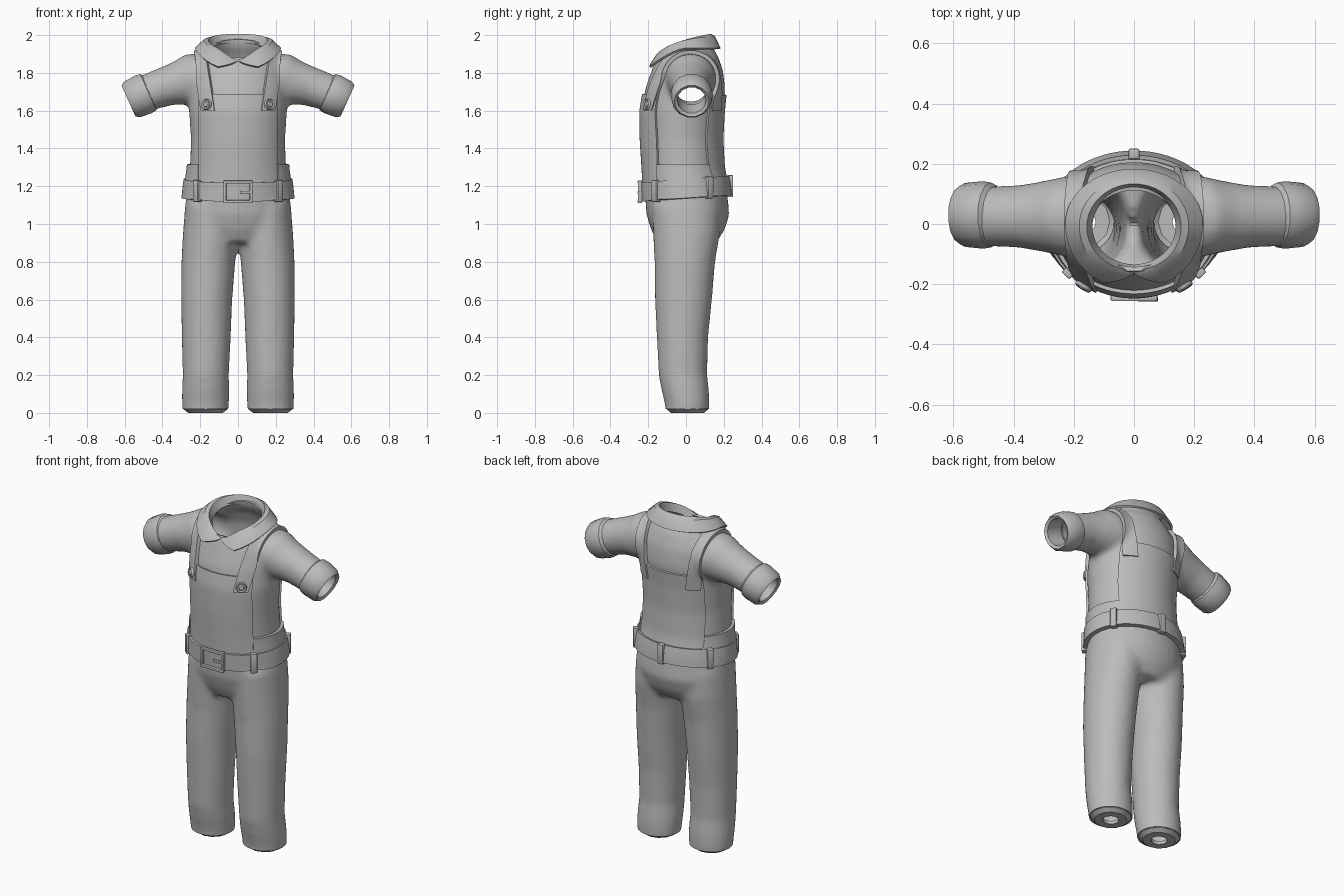
import bpy, bmesh
from math import sin, cos, pi, radians, hypot
from mathutils import Vector, Matrix
from mathutils.bvhtree import BVHTree

if "Cube" in bpy.data.objects:
    bpy.data.objects.remove(bpy.data.objects["Cube"])

cloth = bpy.data.materials.new("plain_grey")
cloth.use_nodes = True
GREY = (0.5, 0.5, 0.5, 1)
cloth.diffuse_color = GREY
cloth.node_tree.nodes["Principled BSDF"].inputs["Base Color"].default_value = GREY


def bake(ob):
    """Turn the modifiers into plain geometry."""
    deps = bpy.context.evaluated_depsgraph_get()
    mesh = bpy.data.meshes.new_from_object(ob.evaluated_get(deps))
    ob.modifiers.clear()
    ob.data = mesh


def finish(name, bm, thick=0, offset=1, bevel=0, angle=35):
    mesh = bpy.data.meshes.new(name)
    bm.to_mesh(mesh)
    bm.free()
    mesh.materials.append(cloth)
    ob = bpy.data.objects.new(name, mesh)
    bpy.context.collection.objects.link(ob)
    if thick:
        mod = ob.modifiers.new("thickness", 'SOLIDIFY')
        mod.thickness, mod.offset = thick, offset
    if bevel:
        mod = ob.modifiers.new("bevel", 'BEVEL')
        mod.width, mod.segments = bevel, 2
    bake(ob)
    bpy.ops.object.select_all(action='DESELECT')
    ob.select_set(True)
    bpy.context.view_layer.objects.active = ob
    bpy.ops.object.shade_smooth_by_angle(angle=radians(angle))
    return ob


def loft(bm, rings, n=32, caps=True):
    """Skin a list of (centre, u axis, v axis) ellipses."""
    rows = [[bm.verts.new(c + u * cos(2 * pi * i / n) + v * sin(2 * pi * i / n))
             for i in range(n)] for c, u, v in rings]
    faces = []
    for a, b in zip(rows, rows[1:]):
        for i in range(n):
            j = (i + 1) % n
            faces.append(bm.faces.new((a[i], a[j], b[j], b[i])))
    if caps:
        faces += [bm.faces.new(rows[0]), bm.faces.new(rows[-1])]
    bmesh.ops.recalc_face_normals(bm, faces=faces)


def flat_ring(z, x0, x1, y0, y1):
    return (Vector(((x0 + x1) / 2, (y0 + y1) / 2, z)),
            Vector(((x1 - x0) / 2, 0, 0)), Vector((0, (y1 - y0) / 2, 0)))


def box(bm, centre, size, rot=Matrix()):
    m = Matrix.Translation(centre) @ rot @ Matrix.Diagonal((*size, 1))
    bmesh.ops.create_cube(bm, size=1, matrix=m)


# Garment body: torso, legs and sleeves fused into one smooth skin
TORSO = [(.9, .2, -.15, .16), (.97, .27, -.185, .205), (1.05, .285, -.21, .23),
         (1.2, .27, -.22, .215), (1.3, .255, -.225, .195), (1.45, .25, -.235, .187),
         (1.6, .26, -.237, .195), (1.72, .26, -.215, .208), (1.82, .245, -.18, .195),
         (1.9, .2, -.15, .165), (1.95, .155, -.14, .13), (2.06, .145, -.13, .12)]
LEG = [(-.08, .06, .285, -.1, .118), (.05, .047, .297, -.113, .125), (.12, .045, .297, -.13, .122),
       (.2, .048, .293, -.145, .112), (.4, .038, .298, -.155, .118), (.6, .03, .302, -.165, .138),
       (.8, .014, .3, -.167, .155), (.95, 0, .292, -.175, .18), (1.1, .01, .28, -.18, .18)]
SLEEVE = [(.08, 1.78, .13, .13), (.22, 1.768, .145, .135), (.3, 1.745, .122, .118),
          (.38, 1.728, .106, .104), (.48, 1.695, .098, .1), (.66, 1.615, .095, .1)]
bm = bmesh.new()
loft(bm, [flat_ring(z, -x, x, f, b) for z, x, f, b in TORSO])
for s in (-1, 1):
    loft(bm, [flat_ring(z, s * a, s * b, f, k) for z, a, b, f, k in LEG])
    loft(bm, [(Vector((s * x, .025, z)), Vector((0, ry, 0)), Vector((s * .38, 0, .92)) * rz)
              for x, z, rz, ry in SLEEVE])
mesh = bpy.data.meshes.new("body_source")
bm.to_mesh(mesh)
bm.free()
source = bpy.data.objects.new("body_source", mesh)
bpy.context.collection.objects.link(source)
mod = source.modifiers.new("fuse", 'REMESH')
mod.mode, mod.voxel_size = 'VOXEL', .014
mod = source.modifiers.new("soften", 'SMOOTH')
mod.factor, mod.iterations = .5, 14
bake(source)
skin = bmesh.new()
skin.from_mesh(source.data)
bpy.data.objects.remove(source)


def open_end(point, normal, near):
    faces = [f for f in skin.faces if near(f.calc_center_median())]
    geom = set(faces)
    for f in faces:
        geom.update(f.edges)
        geom.update(f.verts)
    bmesh.ops.bisect_plane(skin, geom=list(geom), plane_co=point, plane_no=normal, clear_outer=True)


# Open the neck, the sleeves and the trouser legs
open_end((0, 0, 1.935), (0, -.35, 1), lambda c: c.z > 1.8 and hypot(c.x, c.y) < .19)
open_end((0, 0, .02), (0, 0, -1), lambda c: c.z < .3)
for s in (-1, 1):
    open_end((s * .56, 0, 1.66), (s * .92, 0, -.38), lambda c: c.x * s > .4 and c.z > 1.3)
tree = BVHTree.FromBMesh(skin)


def patch(name, cuts, keep, thick):
    """Raised cloth layer that follows the body between cutting planes."""
    bm = skin.copy()
    for point, normal in cuts:
        bmesh.ops.bisect_plane(bm, geom=bm.verts[:] + bm.edges[:] + bm.faces[:],
                               plane_co=point, plane_no=normal)
    drop = [f for f in bm.faces if not keep(f.calc_center_median())]
    bmesh.ops.delete(bm, geom=drop, context='FACES')
    return finish(name, bm, thick)


def level(z):
    return ((0, 0, z), (0, 0, 1))


SIDES = [((s * .2, 0, 0), (1, 0, 0)) for s in (-1, 1)]
patch("bib_panels", SIDES + [level(1.2), level(1.685)],
      lambda c: 1.2 < c.z < 1.685 and abs(c.x) < .2, .012)
patch("side_waistbands", SIDES + [level(1.2), level(1.315)],
      lambda c: 1.2 < c.z < 1.315 and abs(c.x) > .2, .018)
TILT = .07
patch("belt", [((0, 0, z), (0, -TILT, 1)) for z in (1.135, 1.235)],
      lambda c: 1.135 < c.z - TILT * c.y < 1.235, .025)

# Shoulder straps, leaning outward towards the top
LEAN, HALF = .15, .034
for s, side in ((1, "left"), (-1, "right")):
    patch(side + "_strap",
          [level(1.6)] + [((s * (.155 + w), 0, 1.62), (s, 0, -LEAN)) for w in (-HALF, HALF)],
          lambda c: c.z > 1.6 and abs(c.x * s - .155 - LEAN * (c.z - 1.62)) < HALF, .02)

# Folded shirt collar with two front points
bm = bmesh.new()
rows = []
COUNT, TIP = 40, radians(27)
for i in range(COUNT + 1):
    a = .02 + (2 * pi - .04) * i / COUNT
    c, s = cos(a), sin(a)
    front = max(0, c)
    rim = Vector((.16 * s, -.01 - .145 * c, 1.968 - .045 * c - .012 * c * c - .045 * front ** 8))
    edge = Vector((.225 * s, -(.215 if c > 0 else .178) * c, 1.928 - .118 * front ** 1.5))
    near = min(1, min(a, 2 * pi - a) / TIP)
    edge = rim.lerp(edge, .08 + .92 * near)
    inner = Vector((rim.x * .9, rim.y * .9, rim.z - .045))
    fold = rim.lerp(edge, .3) + Vector((0, 0, .012 * near))
    rows.append([bm.verts.new(p) for p in (inner, rim, fold, edge)])
for p, q in zip(rows, rows[1:]):
    for k in range(3):
        bm.faces.new((p[k], q[k], q[k + 1], p[k + 1]))
bmesh.ops.recalc_face_normals(bm, faces=bm.faces[:])
finish("collar", bm, .012, 0)

# Sleeve cuffs and trouser hems
CUFF = [(-.02, .085), (0, .108), (.03, .112), (.095, .106), (.115, .092), (.105, .076), (0, .074)]
for s, side in ((1, "left"), (-1, "right")):
    bm = bmesh.new()
    axis, up = Vector((s * .91, 0, -.41)), Vector((s * .41, 0, .91))
    loft(bm, [(Vector((s * .475, .03, 1.698)) + axis * d, Vector((0, r, 0)), up * r)
              for d, r in CUFF], 14, False)
    finish(side + "_cuff", bm)
    bm = bmesh.new()
    loft(bm, [(Vector((s * .172, .008, z)), Vector((r, 0, 0)), Vector((0, r * .95, 0)))
              for z, r in ((.035, .118), (.018, .115), (0, .092), (0, .045), (.02, .045))], 12, False)
    finish(side + "_hem", bm)

    # Strap buttons
    hit = tree.ray_cast(Vector((s * .155, -1, 1.63)), Vector((0, 1, 0)))
    turn = hit[1].to_track_quat('Z', 'Y').to_matrix().to_4x4()
    bm = bmesh.new()
    loft(bm, [(Vector((0, 0, z)), Vector((r, 0, 0)), Vector((0, r, 0)))
              for z, r in ((.01, .03), (.026, .03), (.032, .026), (.028, .018), (.034, .012))], 16)
    bm.transform(Matrix.Translation(hit[0]) @ turn)
    finish(side + "_button", bm)

# Belt loops around the waist
bm = bmesh.new()
for x, y in ((-.21, -.15), (.21, -.15), (-.25, .12), (.25, .12), (-.11, .2), (.11, .2), (0, .22)):
    if abs(x) == .11:
        continue
    out = Vector((x, y, 0)).normalized()
    z = 1.185 + TILT * y
    hit = tree.ray_cast(out + Vector((0, 0, z)), -out)
    n = Vector((hit[1].x, hit[1].y, 0)).normalized()
    box(bm, hit[0] + n * .02, (.036, .034, .116), n.to_track_quat('Y', 'Z').to_matrix().to_4x4())
finish("belt_loops", bm, bevel=.005)

# Buckle frame and prong
bm = bmesh.new()
for s in (-1, 1):
    box(bm, (s * .07, -.243, 1.17), (.016, .022, .12))
    box(bm, (0, -.247, 1.17 + s * .052), (.15, .018, .016))
box(bm, (.045, -.25, 1.168), (.07, .014, .014))
finish("buckle", bm, bevel=.004)

# Hollow garment body, thickened inward
finish("garment_body", skin, .015, -1, angle=50)
